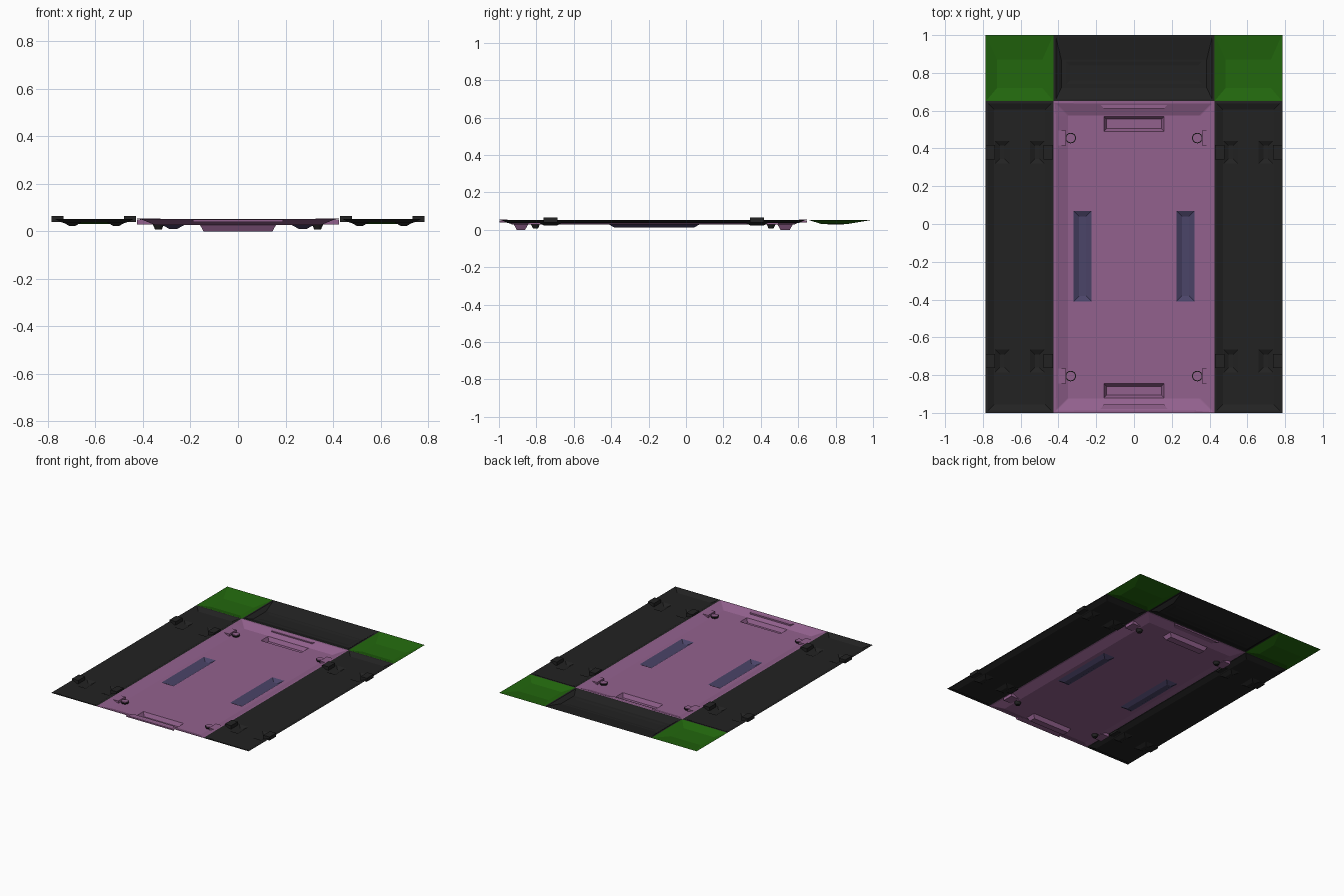
import bpy, bmesh, math
from mathutils import Vector

if "Cube" in bpy.data.objects:
    bpy.data.objects.remove(bpy.data.objects["Cube"])

RIM = 0.053


def material(name, r, g, b):
    m = bpy.data.materials.new(name)
    m.diffuse_color = (r, g, b, 1)
    m.use_nodes = True
    m.node_tree.nodes["Principled BSDF"].inputs["Base Color"].default_value = m.diffuse_color
    return m


BLACK = material("black", 0.016, 0.016, 0.016)
PURPLE = material("purple", 0.29, 0.12, 0.27)
GREEN = material("green", 0.016, 0.135, 0.004)
BLUE = material("slate_blue", 0.07, 0.058, 0.14)


def finish(bm, name, mats):
    me = bpy.data.meshes.new(name)
    bm.to_mesh(me)
    bm.free()
    ob = bpy.data.objects.new(name, me)
    bpy.context.collection.objects.link(ob)
    for m in mats:
        me.materials.append(m)
    return ob


def dish(name, x0, x1, y0, y1, margins, floor, mats, pockets=(), lip=0.012, radius=0.03):
    """Shallow tray: floor grid, sloped walls, flat lip, sunken pockets.
    margins = left, right, front, back; pocket = (xa, xb, ya, yb, slope, depth, mat)."""
    ml, mr, mf, mb = margins
    fx, fy = (x0 + ml, x1 - mr), (y0 + mf, y1 - mb)
    xs = sorted({round(v, 4) for v in (*fx, *(v for p in pockets for v in p[:2]))})
    ys = sorted({round(v, 4) for v in (*fy, *(v for p in pockets for v in p[2:4]))})
    bm = bmesh.new()
    grid = [[bm.verts.new((x, y, floor)) for x in xs] for y in ys]
    for j in range(len(ys) - 1):
        for i in range(len(xs) - 1):
            bm.faces.new((grid[j][i], grid[j][i + 1], grid[j + 1][i + 1], grid[j + 1][i]))

    # walls and lip grow outward from the floor boundary
    cur, z = [fx[0], fx[1], fy[0], fy[1]], floor
    diagonals = []
    for step, inset in enumerate((lip, 0)):
        new = [x0 + inset, x1 - inset, y0 + inset, y1 - inset]
        edges = [e for e in bm.edges if e.is_boundary]
        geom = bmesh.ops.extrude_edge_only(bm, edges=edges)["geom"]
        for v in [g for g in geom if isinstance(g, bmesh.types.BMVert)]:
            ends = 0
            for axis, lo in ((0, 0), (1, 2)):
                for k in (lo, lo + 1):
                    if abs(v.co[axis] - cur[k]) < 1e-4:
                        v.co[axis] = new[k]
                        ends += 1
                        break
            v.co.z = RIM
            if ends == 2 and step == 0:
                diagonals += [e for e in v.link_edges if e.other_vert(v).co.z < RIM - 1e-4]
        cur = new
    bmesh.ops.recalc_face_normals(bm, faces=bm.faces)

    # pockets
    for xa, xb, ya, yb, slope, depth, mat in pockets:
        region = []
        for f in bm.faces:
            c = f.calc_center_median()
            if xa < c.x < xb and ya < c.y < yb and all(abs(v.co.z - floor) < 1e-5 for v in f.verts):
                region.append(f)
        ring = bmesh.ops.inset_region(bm, faces=region, thickness=slope, use_even_offset=True)["faces"]
        for v in {v for f in region for v in f.verts}:
            v.co.z -= depth
        for f in region + ring:
            f.material_index = mat
    if radius:
        bmesh.ops.bevel(bm, geom=diagonals, offset=radius, segments=4, profile=0.5,
                        affect='EDGES', clamp_overlap=True)
    return finish(bm, name, mats)


def prism(name, outline, z0, z1, mat):
    bm = bmesh.new()
    f = bm.faces.new([bm.verts.new((x, y, z0)) for x, y in outline])
    geom = bmesh.ops.extrude_face_region(bm, geom=[f])["geom"]
    for g in geom:
        if isinstance(g, bmesh.types.BMVert):
            g.co.z = z1
    bmesh.ops.recalc_face_normals(bm, faces=bm.faces)
    return finish(bm, name, [mat])


def box(name, xa, xb, ya, yb, z0, z1, mat):
    return prism(name, [(xa, ya), (xb, ya), (xb, yb), (xa, yb)], z0, z1, mat)


# central tray with end pockets and two blue strips
dish("central_tray", -0.425, 0.425, -1, 0.65, (0.075,) * 4, 0.027, [PURPLE, BLUE], [
    (-0.16, 0.16, 0.49, 0.57, 0.015, 0.027, 0),
    (-0.16, 0.16, -0.92, -0.845, 0.015, 0.027, 0),
    (-0.32, -0.225, -0.41, 0.07, 0.03, 0.016, 1),
    (0.225, 0.32, -0.41, 0.07, 0.03, 0.016, 1)])

# trapezoid ledges above the end pockets
for tag, edge, inner in (("back", 0.648, 0.612), ("front", -0.998, -0.955)):
    prism(tag + "_ledge", [(-0.19, edge), (0.19, edge), (0.16, inner), (-0.16, inner)],
          0.04, 0.05, PURPLE)

for s, side in ((-1, "left"), (1, "right")):
    # side panels with clip pockets
    xa, xb = sorted((s * 0.425, s * 0.785))
    clips = []
    for y in (0.38, -0.725):
        for a, b in ((0.66, 0.735), (0.475, 0.55)):
            px = sorted((s * a, s * b))
            clips.append((*px, y - 0.06, y + 0.06, 0.025, 0.014, 0))
    dish(side + "_panel", xa, xb, -1, 0.65, (0.045,) * 4, 0.037, [BLACK], clips, radius=0)

    # green corner panels
    dish(side + "_corner", xa, xb, 0.65, 1, (0.06, 0.06, 0.07, 0.13), 0.032, [GREEN], lip=0.004, radius=0)

    for y, end in ((0.38, "back"), (-0.725, "front")):
        # raised clip pads
        for a, b, where in ((0.735, 0.785, "outer"), (0.43, 0.48, "inner")):
            x = sorted((s * a, s * b))
            box(f"{side}_{end}_{where}_pad", *x, y - 0.038, y + 0.038, 0.04, 0.065, BLACK)

    for y, end in ((0.455, "back"), (-0.805, "front")):
        # latch ledge, socket and button at each tray corner
        x = sorted((s * 0.36, s * 0.424))
        box(f"{side}_{end}_latch", *x, y - 0.04, y + 0.04, 0.028, 0.049, PURPLE)
        bpy.ops.mesh.primitive_cone_add(vertices=16, radius1=0.014, radius2=0.028, depth=0.03,
                                        location=(s * 0.335, y, 0.023))
        ob = bpy.context.object
        ob.name = f"{side}_{end}_socket"
        ob.data.materials.append(BLACK)
        bpy.ops.mesh.primitive_cylinder_add(vertices=16, radius=0.023, depth=0.006,
                                            location=(s * 0.335, y, 0.039))
        ob = bpy.context.object
        ob.name = f"{side}_{end}_button"
        ob.data.materials.append(PURPLE)

# back panel with a shallow step
dish("back_panel", -0.425, 0.425, 0.65, 1, (0.04, 0.04, 0.07, 0.13), 0.032, [BLACK],
     [(-0.36, 0.36, 0.74, 0.86, 0.02, 0.003, 0)], radius=0)
